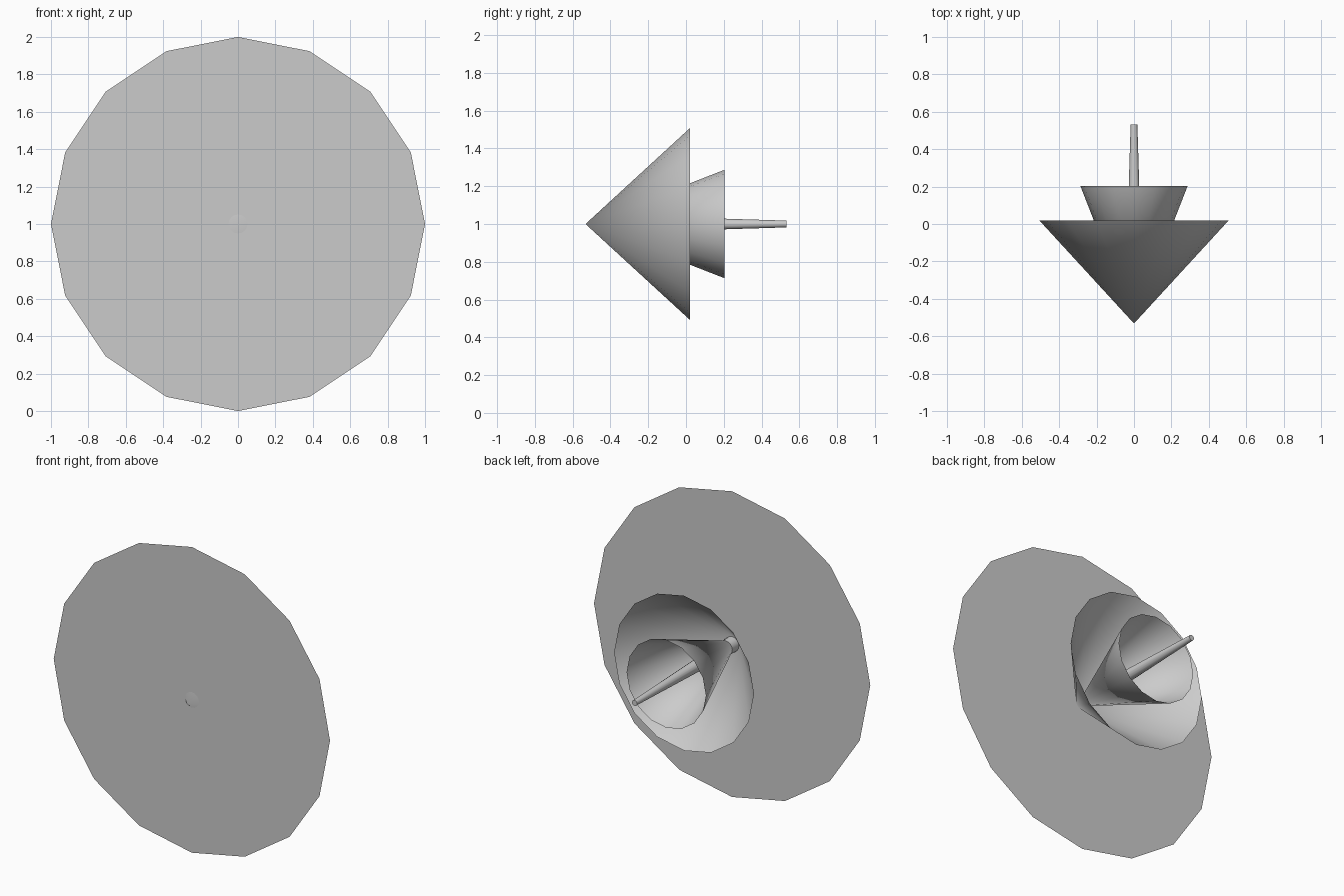
import bpy, bmesh
from math import cos, sin, pi

if "Cube" in bpy.data.objects:
    bpy.data.objects.remove(bpy.data.objects["Cube"])

SIDES = 16
TIP, DISC, BACK = -0.532, -0.477, 0.532
CENTRE_Z = 1.0


def ring(bm, radius, y):
    """Ring of vertices around the y axis, one vertex at the top."""
    return [bm.verts.new((radius * cos(2 * pi * i / SIDES), y,
                          CENTRE_Z + radius * sin(2 * pi * i / SIDES)))
            for i in range(SIDES)]


def finish(bm, name, smooth=True):
    me = bpy.data.meshes.new(name)
    bmesh.ops.recalc_face_normals(bm, faces=bm.faces)
    bm.to_mesh(me)
    bm.free()
    ob = bpy.data.objects.new(name, me)
    bpy.context.collection.objects.link(ob)
    if smooth:
        bpy.ops.object.select_all(action='DESELECT')
        ob.select_set(True)
        bpy.context.view_layer.objects.active = ob
        bpy.ops.object.shade_smooth_by_angle(angle=0.7)
    return ob


def open_cone(name, radius, back_y):
    """Hollow cone with its tip in front of the disc and its mouth facing back."""
    bm = bmesh.new()
    tip = bm.verts.new((0, TIP, CENTRE_Z))
    rim = ring(bm, radius, back_y)
    for i in range(SIDES):
        bm.faces.new((tip, rim[i], rim[(i + 1) % SIDES]))
    return finish(bm, name)


# flat disc, just pierced by the cone tips
bm = bmesh.new()
bm.faces.new(ring(bm, 1.0, DISC))
finish(bm, "front_disc", smooth=False)

# nested hollow cones
open_cone("outer_cone", 0.507, 0.02)
open_cone("inner_cone", 0.287, 0.204)

# tapered central rod
bm = bmesh.new()
base, end = ring(bm, 0.049, DISC), ring(bm, 0.018, BACK)
for i in range(SIDES):
    j = (i + 1) % SIDES
    bm.faces.new((base[i], base[j], end[j], end[i]))
bm.faces.new(base)
bm.faces.new(end)
finish(bm, "centre_rod")
